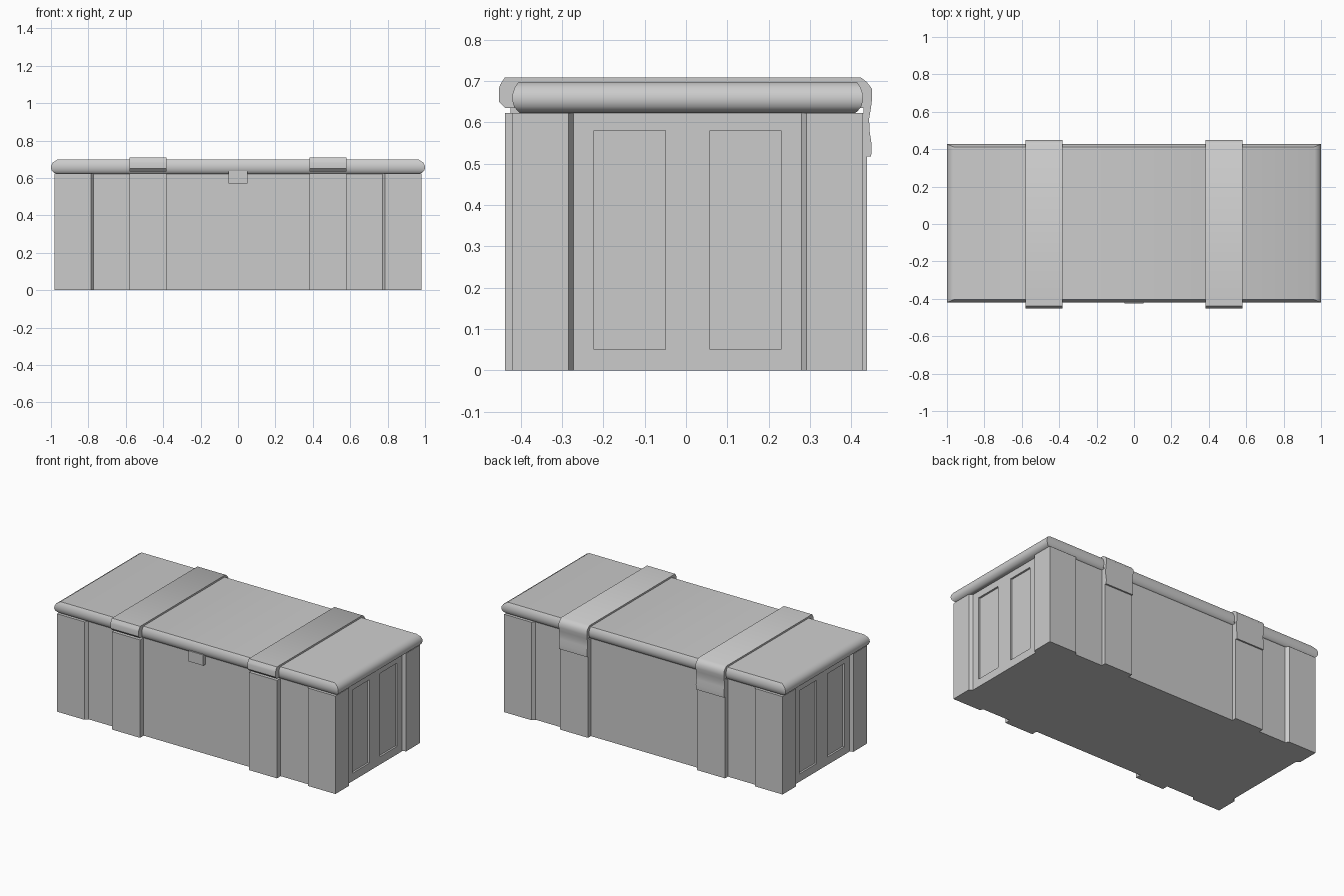
import bpy, bmesh, math

if "Cube" in bpy.data.objects:
    bpy.data.objects.remove(bpy.data.objects["Cube"])

YC = 0.004  # chest body and lid sit slightly toward the back


def finish(name, bm):
    bmesh.ops.recalc_face_normals(bm, faces=bm.faces)
    me = bpy.data.meshes.new(name)
    bm.to_mesh(me)
    bm.free()
    ob = bpy.data.objects.new(name, me)
    bpy.context.collection.objects.link(ob)
    return ob


def loft(name, rings):
    """Closed solid skinned through rings of equal point count."""
    bm = bmesh.new()
    vs = [[bm.verts.new(p) for p in r] for r in rings]
    n = len(vs[0])
    for a, b in zip(vs, vs[1:]):
        for i in range(n):
            bm.faces.new((a[i], a[(i + 1) % n], b[(i + 1) % n], b[i]))
    bm.faces.new(vs[0])
    bm.faces.new(vs[-1])
    return finish(name, bm)


def box(name, x, y, z):
    rings = [[(a, y[0], z[0]), (a, y[1], z[0]), (a, y[1], z[1]), (a, y[0], z[1])] for a in x]
    return loft(name, rings)


def smooth(ob):
    bpy.ops.object.select_all(action='DESELECT')
    ob.select_set(True)
    bpy.context.view_layer.objects.active = ob
    bpy.ops.object.shade_smooth_by_angle(angle=math.radians(42))


# Body: plan outline with raised, chamfered corner posts
quarter = [(0.96, 0.276), (0.98, 0.288), (0.98, 0.424), (0.787, 0.424), (0.772, 0.405)]
half = quarter + [(-x, y) for x, y in reversed(quarter)]
plan = half + [(x, -y) for x, y in reversed(half)]
body = loft("chest_body", [[(x, y + YC, z) for x, y in plan] for z in (0, 0.623)])

# Sunken panels in both ends
for side in (-1, 1):
    for yc in (-0.136, 0.144):
        cutter = box("panel_cutter", sorted((side * 0.948, side * 1.1)),
                     (yc - 0.086, yc + 0.086), (0.05, 0.58))
        cutter.hide_render = True
        cutter.hide_viewport = True
        mod = body.modifiers.new("panel", 'BOOLEAN')
        mod.object = cutter
        mod.solver = 'EXACT'

# Lid: slab with rounded rim (half length, half width, height)
rim = [(0.965, 0.405, 0.622), (0.983, 0.412, 0.628), (0.995, 0.42, 0.638),
       (1.0, 0.424, 0.652), (0.999, 0.424, 0.667), (0.99, 0.419, 0.683), (0.966, 0.409, 0.698)]
lid = loft("lid", [[(sx * hx, sy * hy + YC, z) for sx, sy in ((-1, -1), (1, -1), (1, 1), (-1, 1))]
                   for hx, hy, z in rim])
smooth(lid)

# Straps: lid band with rounded front lip and rear hinge flap, plus body bands
band = [(-0.41, 0.635), (-0.438, 0.635), (-0.453, 0.65), (-0.453, 0.681), (-0.449, 0.692), (-0.438, 0.709),
        (0.422, 0.709), (0.437, 0.698), (0.450, 0.681), (0.450, 0.655), (0.447, 0.632), (0.443, 0.608),
        (0.444, 0.58), (0.449, 0.547), (0.448, 0.517), (0.43, 0.517), (0.43, 0.635)]
for side, label in ((-1, "left"), (1, "right")):
    xs = sorted((side * 0.383, side * 0.581))
    strap = loft(label + "_lid_strap", [[(x, y, z) for y, z in band] for x in xs])
    smooth(strap)
    box(label + "_front_strap", xs, (-0.438, -0.395), (0, 0.623))
    box(label + "_back_strap", xs, (0.4, 0.438), (0, 0.623))

# Front latch
box("latch", (-0.052, 0.052), (-0.424, -0.395), (0.57, 0.638))
